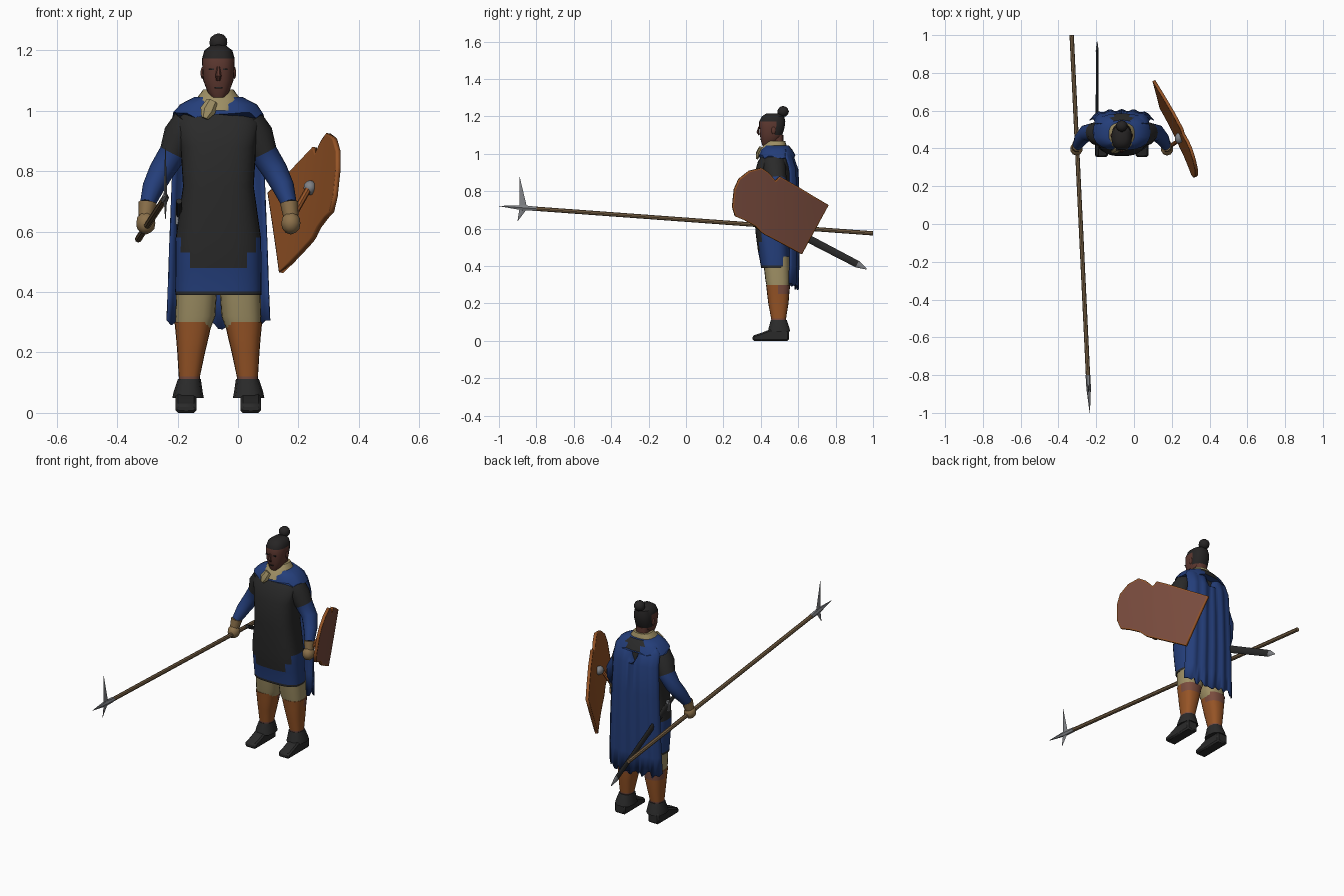
import bpy, bmesh, math, random
from mathutils import Vector

old = bpy.data.objects.get("Cube")
if old:
    bpy.data.objects.remove(old, do_unlink=True)

random.seed(4)
CX = -0.065  # centre line of the figure
made = []


def material(name, r, g, b):
    def linear(c):
        c /= 255
        return c / 12.92 if c < 0.04 else ((c + 0.055) / 1.055) ** 2.4
    colour = (linear(r), linear(g), linear(b), 1)
    m = bpy.data.materials.new(name)
    m.use_nodes = True
    m.diffuse_color = colour
    shader = next(n for n in m.node_tree.nodes if n.type == 'BSDF_PRINCIPLED')
    shader.inputs["Base Color"].default_value = colour
    return m


blue = material("cape blue", 36, 62, 122)
black = material("cloth black", 42, 42, 42)
hair = material("hair black", 38, 36, 36)
cream = material("linen cream", 158, 143, 100)
skin = material("skin brown", 92, 55, 47)
tan = material("glove tan", 140, 113, 75)
leather = material("orange leather", 150, 84, 38)
hide = material("shield brown", 122, 76, 62)
wood = material("shaft wood", 125, 101, 72)
steel = material("steel grey", 128, 130, 134)


def finish(name, bm, mats, rule=None, recalc=True):
    if recalc:
        bmesh.ops.recalc_face_normals(bm, faces=bm.faces)
    if rule:
        for f in bm.faces:
            f.material_index = int(rule(f.calc_center_median()))
    mesh = bpy.data.meshes.new(name)
    bm.to_mesh(mesh)
    bm.free()
    for m in mats:
        mesh.materials.append(m)
    ob = bpy.data.objects.new(name, mesh)
    bpy.context.collection.objects.link(ob)
    made.append(ob)
    return ob


def loft(name, rings, mats, rule=None):
    bm = bmesh.new()
    loops = [[bm.verts.new(p) for p in ring] for ring in rings]
    n = len(loops[0])
    for a, b in zip(loops, loops[1:]):
        for i in range(n):
            j = (i + 1) % n
            bm.faces.new((a[i], a[j], b[j], b[i]))
    bm.faces.new(loops[0])
    bm.faces.new(loops[-1])
    return finish(name, bm, mats, rule)


def stack(name, sections, mats, rule=None, side=0, n=20, power=0.8):
    """Horizontal sections: height, centre offset, half width, front y, back y."""
    def bend(v):
        return math.copysign(abs(v) ** power, v)
    rings = []
    for z, off, hx, y0, y1 in sections:
        angles = [math.tau * i / n for i in range(n)]
        rings.append([(CX + side * off + hx * bend(math.cos(a)),
                       (y0 + y1) / 2 + (y1 - y0) / 2 * bend(math.sin(a)), z) for a in angles])
    return loft(name, rings, mats, rule)


def tube(name, path, sizes, mats, ref, n=10, rule=None):
    """Tube through points; each size is the half width across and along ref."""
    path = [Vector(p) for p in path]
    rings = []
    for i, p in enumerate(path):
        d = (path[min(i + 1, len(path) - 1)] - path[max(i - 1, 0)]).normalized()
        across = d.cross(Vector(ref)).normalized()
        up = across.cross(d)
        w, h = sizes[i]
        rings.append([p + across * w * math.cos(math.tau * k / n)
                      + up * h * math.sin(math.tau * k / n) for k in range(n)])
    return loft(name, rings, mats, rule)


def sheet(name, grid, mats, thickness, outward, rim=0):
    bm = bmesh.new()
    rows = [[bm.verts.new(p) for p in row] for row in grid]
    for a, b in zip(rows, rows[1:]):
        for i in range(len(a) - 1):
            bm.faces.new((a[i], a[i + 1], b[i + 1], b[i]))
    bm.normal_update()
    if sum((f.normal.dot(Vector(outward)) for f in bm.faces)) < 0:
        bmesh.ops.reverse_faces(bm, faces=bm.faces)
        bm.normal_update()
    if rim:
        edge = bmesh.ops.inset_region(bm, faces=bm.faces[:], thickness=rim, use_boundary=True)
        for f in edge["faces"]:
            f.material_index = 1
    ob = finish(name, bm, mats, recalc=False)
    solid = ob.modifiers.new("thickness", 'SOLIDIFY')
    solid.thickness = thickness
    solid.offset = -1
    solid.material_offset = solid.material_offset_rim = len(mats) - 1
    return ob


def ball(name, centre, scale, mat):
    bm = bmesh.new()
    bmesh.ops.create_icosphere(bm, subdivisions=2, radius=1)
    for v in bm.verts:
        v.co = Vector(centre) + Vector(scale) * v.co
    return finish(name, bm, [mat])


def box(name, centre, size, mat):
    bm = bmesh.new()
    bmesh.ops.create_cube(bm, size=1)
    for v in bm.verts:
        v.co = Vector(centre) + Vector(size) * v.co
    return finish(name, bm, [mat])


# Tunic and tabard: blue skirt, black front flap and hem
def tunic_rule(c):
    flap = c.y < 0.45 and c.z > 0.48 and abs(c.x - CX) < 0.09 + (c.z - 0.48) * 0.4
    return c.z > 0.57 or c.z < 0.4 or flap


stack("tunic", [(0.39, 0, .142, .40, .555), (0.402, 0, .143, .40, .555), (0.48, 0, .142, .385, .555),
                (0.53, 0, .142, .378, .552), (0.58, 0, .141, .372, .55), (0.75, 0, .117, .36, .55),
                (0.88, 0, .125, .362, .56), (0.96, 0, .142, .385, .56), (1.0, 0, .11, .41, .55),
                (1.03, 0, .06, .43, .53)], [blue, black], tunic_rule, n=32, power=0.7)

# Shoulder wrap, neck cloth and knot
wrap = stack("shoulder_wrap", [(0.985, 0, .152, .39, .585), (1.02, 0, .128, .40, .57),
                               (1.045, 0, .08, .42, .55)], [blue, black],
             lambda c: c.y > 0.55 and abs(c.x - CX) < 0.05, n=28)
for v in wrap.data.vertices:
    if v.co.z < 0.99:
        v.co.z += random.uniform(-0.012, 0.012)
stack("neck_cloth", [(1.0, 0, .05, .385, .50), (1.035, 0, .076, .405, .54), (1.07, 0, .05, .44, .53)], [cream])
tube("cloth_knot", [(-.085, .40, 1.03), (-.10, .385, 1.0), (-.11, .38, .975)],
     [(.02, .012), (.026, .012), (.012, .008)], [cream], (0, 1, 0), 6)

# Head: face below the hairline, hair above and behind
stack("neck", [(1.03, 0, .036, .45, .52), (1.1, 0, .036, .45, .52)], [skin])
stack("head", [(1.043, 0, .022, .41, .46), (1.06, 0, .035, .403, .49), (1.1, 0, .05, .395, .515),
               (1.14, 0, .053, .391, .527), (1.172, 0, .054, .391, .531), (1.2, 0, .046, .405, .525),
               (1.216, 0, .024, .43, .5)], [skin, hair],
      lambda c: c.z > 1.172 or (c.z > 1.08 and c.y > 0.475), n=24)
tube("nose", [(CX, .39, 1.145), (CX, .383, 1.115), (CX, .392, 1.1)],
     [(.005, .004), (.01, .007), (.007, .004)], [skin], (0, 1, 0), 6)
box("mouth", (CX, .399, 1.076), (.026, .008, .004), hair)
ball("hair_bun", (CX, .519, 1.226), (.031, .031, .03), hair)
tube("bun_base", [(CX, .49, 1.19), (CX, .515, 1.22)], [(.022, .022), (.016, .016)], [hair], (0, 1, 0))

for s, label in ((-1, "right"), (1, "left")):
    box(label + "_eye", (CX + s * .023, .394, 1.137), (.016, .008, .005), hair)
    ball(label + "_ear", (CX + s * .053, .468, 1.125), (.006, .012, .02), skin)

    # Arms: black upper sleeve, blue lower sleeve, gloved fist
    points = [(.10, .47, .965), (.128, .475, .92), (.15, .485, .86), (.188, .482, .80),
              (.216, .45, .745), (.235, .415, .69)]
    sizes = [(.05, .058), (.054, .06), (.046, .052), (.042, .044), (.036, .038), (.025, .028)]
    tube(label + "_arm", [(CX + s * u, y, z) for u, y, z in points], sizes, [black, blue],
         (0, 1, 0), 12, lambda c: c.z < 0.86)
    tube(label + "_cuff", [(CX + s * .234, .416, .695), (CX + s * .24, .405, .65)],
         [(.03, .032), (.025, .026)], [tan], (0, 1, 0))
    ball(label + "_fist", (CX + s * .24, .398, .628), (.033, .036, .038), tan)

    # Legs, boots and shoes
    stack(label + "_trouser", [(0.28, .083, .058, .435, .55), (0.32, .076, .066, .425, .555),
                               (0.45, .07, .068, .41, .553)], [cream], None, s)
    stack(label + "_boot", [(0.08, .096, .033, .46, .53), (0.12, .096, .035, .455, .535),
                            (0.2, .09, .046, .44, .548), (0.25, .086, .054, .434, .552),
                            (0.3, .083, .062, .428, .557)], [leather, hide],
          lambda c: c.z > 0.25 and c.y > 0.5 or c.z < 0.12, s)
    stack(label + "_boot_flare", [(0.05, .1, .052, .435, .56), (0.07, .1, .048, .44, .555),
                                  (0.112, .096, .038, .452, .54)], [black], None, s, 10)
    outline = [(.356, 0), (.356, .028), (.4, .042), (.45, .062), (.55, .062), (.55, 0)]
    shoe = loft(label + "_shoe", [[(CX + s * .107 + e * .034, y, z) for y, z in outline]
                                  for e in (-1, 1)], [black])
    shoe.modifiers.new("soft_edges", 'BEVEL').width = 0.008

# Cape with soft folds, a notched neckline and a ragged hem
rows = [(1.025, .115, .535), (.99, .142, .575), (.92, .148, .597), (.75, .155, .602),
        (.55, .163, .603), (.4, .168, .6), (.28, .172, .597)]
grid = []
for r, (z, half, y) in enumerate(rows):
    line = []
    for i in range(25):
        u = i / 12 - 1
        drop = max(0, 0.09 - 0.35 * abs(u)) * (r < 2)
        ragged = random.uniform(-0.025, 0.02) + 0.03 * abs(u) if r == len(rows) - 1 else 0
        fold = 0.006 * math.cos(u * 16) * min(1, r / 3)
        line.append((CX + u * half, y + 0.02 * drop + fold - 0.04 * u ** 4 * (r > 0), z - drop + ragged))
    grid.append(line)
sheet("cape", grid, [blue], 0.006, (0, 1, 0))

# Shield: leaning, slightly bowed, with a notched top edge
top_edge = [(.26, .81), (.285, .865), (.34, .908), (.405, .924), (.442, .9), (.48, .855), (.505, .878),
            (.59, .83), (.68, .775), (.763, .726)]
low_edge = [(.25, .715), (.265, .665), (.313, .645), (.372, .613), (.404, .58), (.426, .565),
            (.447, .555), (.5, .527), (.56, .495), (.62, .463)]


def shield_point(y, z):
    bow = 0.018 * math.sin(math.pi * (y - 0.25) / 0.52)
    return (.11 - .43 * (y - .763) + .14 * (z - .72) + bow, y, z)


columns = [[shield_point(a[0] + (b[0] - a[0]) * t / 4, a[1] + (b[1] - a[1]) * t / 4) for t in range(5)]
           for a, b in zip(top_edge, low_edge)]
sheet("shield", columns, [hide, leather], 0.016, (1, 0, 0), 0.007)
tube("shield_grip", [(.17, .4, .63), (.235, .44, .745)], [(.011, .011)] * 2, [leather], (0, 1, 0), 8)
ball("shield_boss", (.238, .455, .745), (.022, .03, .025), steel)


# Long spear with a three-pointed steel head
def on_spear(y):
    return Vector((-.33 + .048 * (1 - y), y, .575 + .073 * (1 - y)))


UP = (0, 0, 1)
tube("spear_shaft", [on_spear(1), on_spear(-.86)], [(.0115, .0115)] * 2, [wood], UP, 8)
tube("spear_point", [on_spear(-.8), on_spear(-.87), on_spear(-1)],
     [(.013, .013), (.012, .016), (.001, .001)], [steel], UP, 6)
for name, reach, back in (("upper_spike", .165, .02), ("lower_spike", -.07, .03)):
    base = on_spear(-.87)
    tube("spear_" + name, [base, base + Vector((0, -back, reach))],
         [(.006, .02), (.001, .001)], [steel], (0, 1, 0), 4)


# Sheathed sword on the right hip
def on_sword(y):
    return Vector((-.195, y, .69 - .522 * (y - .38)))


tube("scabbard", [on_sword(.45), on_sword(.92)], [(.008, .022), (.007, .019)], [black], UP, 8)
tube("scabbard_tip", [on_sword(.915), on_sword(.965)], [(.008, .02), (.002, .003)], [steel], UP, 8)
tube("sword_hilt", [on_sword(.36), on_sword(.45)], [(.01, .01)] * 2, [black], UP, 8)
box("sword_guard", on_sword(.45), (.025, .014, .06), steel)

bpy.ops.object.select_all(action='DESELECT')
for ob in made:
    ob.select_set(True)
bpy.context.view_layer.objects.active = made[0]
bpy.ops.object.shade_smooth_by_angle(angle=math.radians(40))
